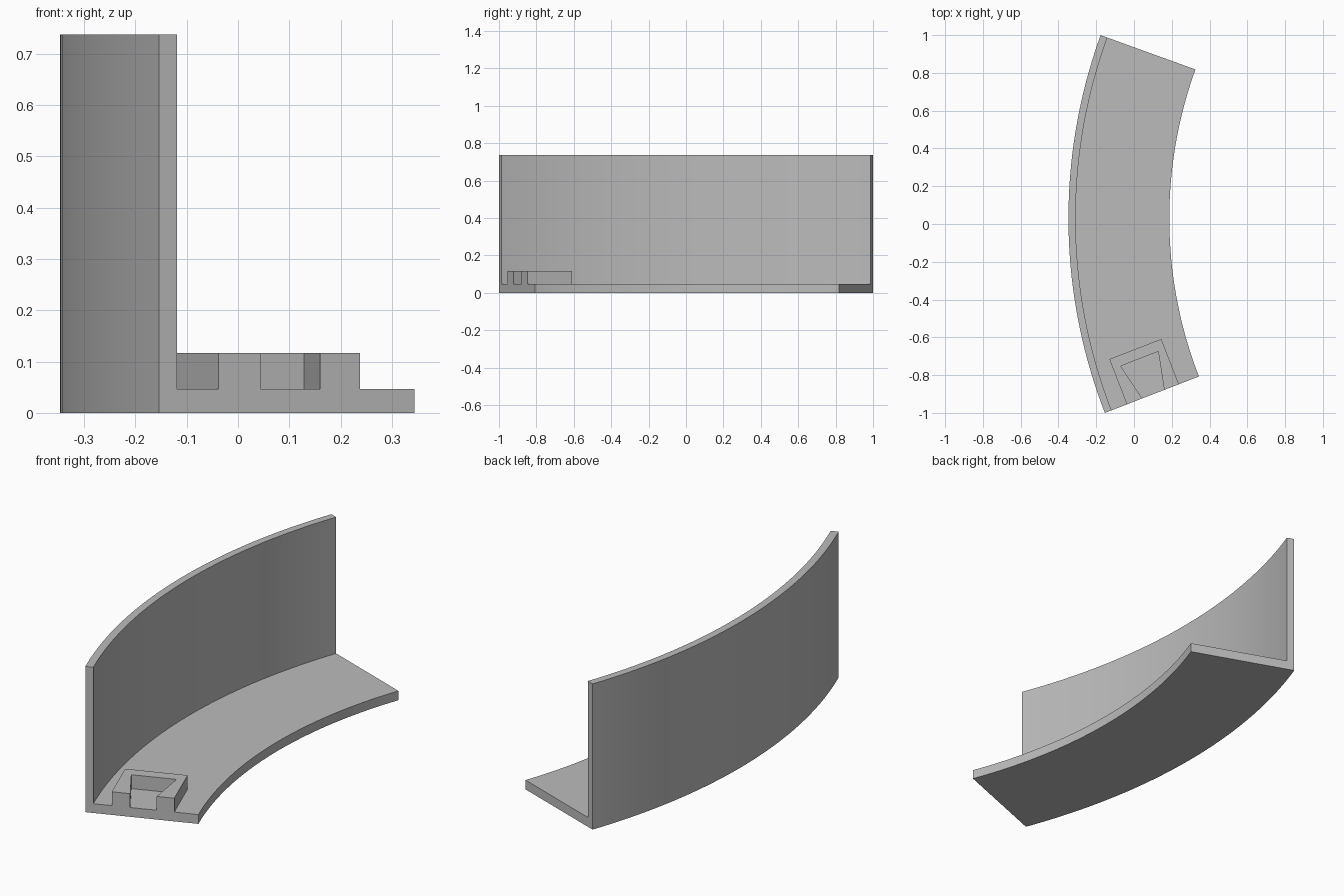
import bpy, bmesh
from math import radians, sin, cos
from mathutils import Vector

cube = bpy.data.objects.get("Cube")
if cube:
    bpy.data.objects.remove(cube, do_unlink=True)

# Single grey finish
GREY = (0.5, 0.5, 0.5, 1)
grey = bpy.data.materials.new("plain grey")
grey.use_nodes = True
grey.diffuse_color = GREY
grey.node_tree.nodes["Principled BSDF"].inputs["Base Color"].default_value = GREY

CX, CY = 2.502, 0.03            # centre of the arc
R_OUT, R_WALL, R_IN = 2.849, 2.811, 2.315
A_BACK, A_FRONT = radians(-19.9), radians(21.2)
FLOOR, RIM, BRACKET_TOP = 0.047, 0.737, 0.117
STEPS = 64


def finish(name, bm):
    bmesh.ops.recalc_face_normals(bm, faces=bm.faces)
    mesh = bpy.data.meshes.new(name)
    bm.to_mesh(mesh)
    bm.free()
    mesh.materials.append(grey)
    obj = bpy.data.objects.new(name, mesh)
    bpy.context.collection.objects.link(obj)
    return obj


def on_arc(r, a, z):
    return Vector((CX - r * cos(a), CY - r * sin(a), z))


# Curved wall and floor: an L profile swept along the arc
profile = [(R_OUT, 0), (R_IN, 0), (R_IN, FLOOR),
           (R_WALL, FLOOR), (R_WALL, RIM), (R_OUT, RIM)]
bm = bmesh.new()
rings = []
for i in range(STEPS + 1):
    a = A_BACK + (A_FRONT - A_BACK) * i / STEPS
    rings.append([bm.verts.new(on_arc(r, a, z)) for r, z in profile])
n = len(profile)
for p, q in zip(rings, rings[1:]):
    for j in range(n):
        k = (j + 1) % n
        bm.faces.new((p[j], p[k], q[k], q[j]))
bm.faces.new(rings[0])
bm.faces.new(rings[-1])
wall = finish("curved_wall_and_floor", bm)
bpy.context.view_layer.objects.active = wall
wall.select_set(True)
bpy.ops.object.shade_smooth_by_angle(angle=radians(30))


# Notched bracket at the front end, its outline given as (along the end, inward)
def bracket_point(along, inward):
    start = on_arc(R_OUT, A_FRONT, FLOOR)
    end_dir = Vector((cos(A_FRONT), sin(A_FRONT), 0))
    in_dir = Vector((-sin(A_FRONT), cos(A_FRONT), 0))
    return start + end_dir * along + in_dir * inward


outer = [(0.125, 0), (0.125, 0.257), (0.42, 0.257), (0.42, 0)]
notch = [(0.337, 0), (0.381, 0.201), (0.168, 0.204), (0.212, 0)]
notch[2] = (0.168, 0.201)
bm = bmesh.new()
base = [bm.verts.new(bracket_point(*p)) for p in outer + notch]
top = [bm.verts.new(v.co + Vector((0, 0, BRACKET_TOP - FLOOR))) for v in base]
m = len(base)
for j in range(m):
    k = (j + 1) % m
    bm.faces.new((base[j], base[k], top[k], top[j]))
# Top rim as three quads: left arm, back and right arm
for ids in ((0, 1, 6, 7), (1, 2, 5, 6), (2, 3, 4, 5)):
    bm.faces.new([top[i] for i in ids])
finish("notched_bracket", bm)
